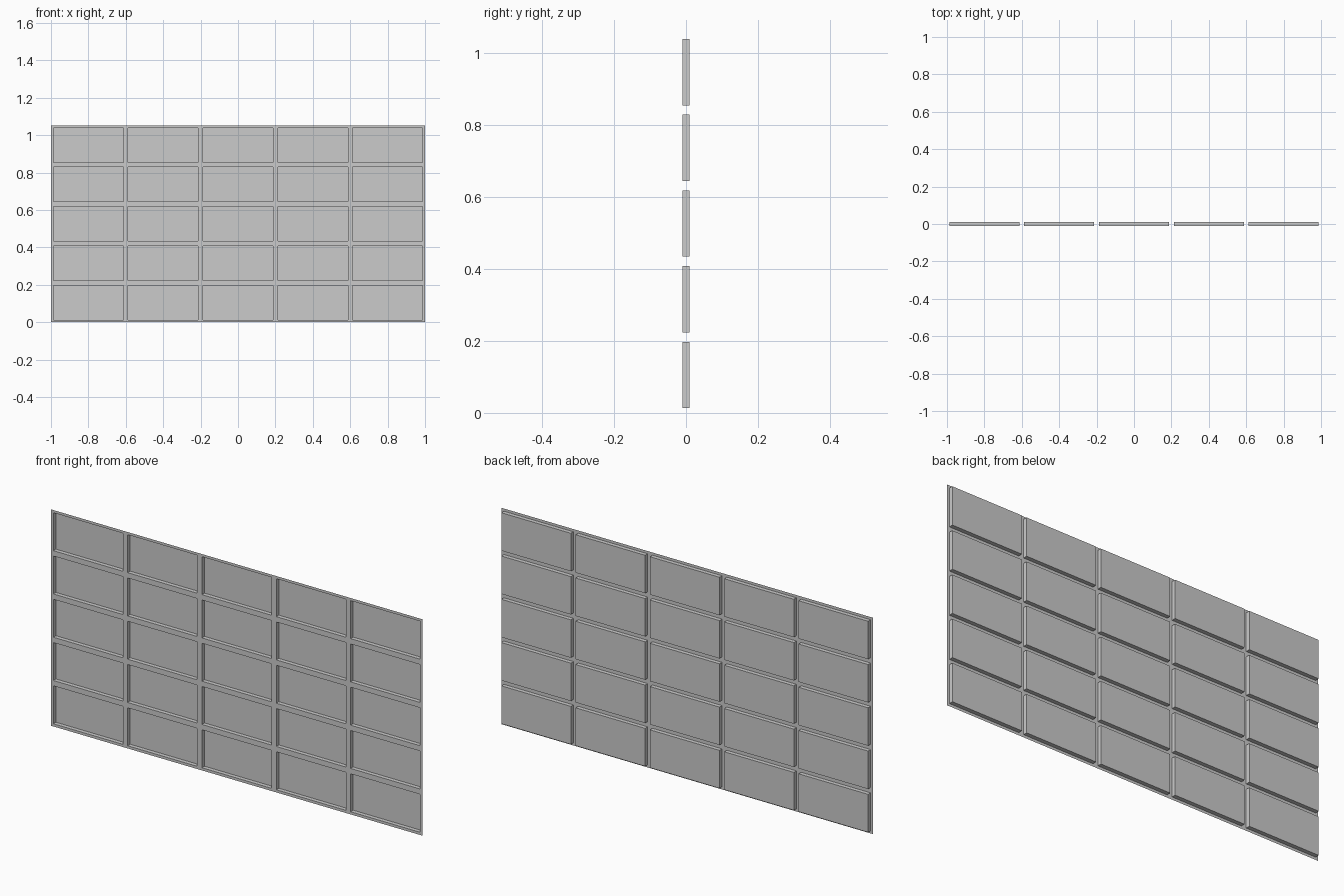
import bpy, bmesh
from mathutils import Vector

if "Cube" in bpy.data.objects:
    bpy.data.objects.remove(bpy.data.objects["Cube"])

COLS = ROWS = 5
CELL_W, CELL_H = 0.4, 0.2105
BORDER, HALF_DEPTH = 0.013, 0.0098

bm = bmesh.new()

# Flat front sheet split into a 5 x 5 grid, facing -y
grid = [[bm.verts.new((-1 + i * CELL_W, -HALF_DEPTH, j * CELL_H))
         for i in range(COLS + 1)] for j in range(ROWS + 1)]
cells = [bm.faces.new((grid[j][i], grid[j][i + 1], grid[j + 1][i + 1], grid[j + 1][i]))
         for j in range(ROWS) for i in range(COLS)]
bm.normal_update()

# Narrow lattice border around each cell
bmesh.ops.inset_individual(bm, faces=cells, thickness=BORDER, use_even_offset=True)

# Push each cell back into a shallow tray: recessed in front, raised behind
trays = bmesh.ops.extrude_discrete_faces(bm, faces=cells)["faces"]
bmesh.ops.translate(bm, verts=list({v for f in trays for v in f.verts}),
                    vec=Vector((0, 2 * HALF_DEPTH, 0)))
bm.normal_update()

mesh = bpy.data.meshes.new("paneled_door")
bm.to_mesh(mesh)
bm.free()
bpy.context.collection.objects.link(bpy.data.objects.new("paneled_door", mesh))
